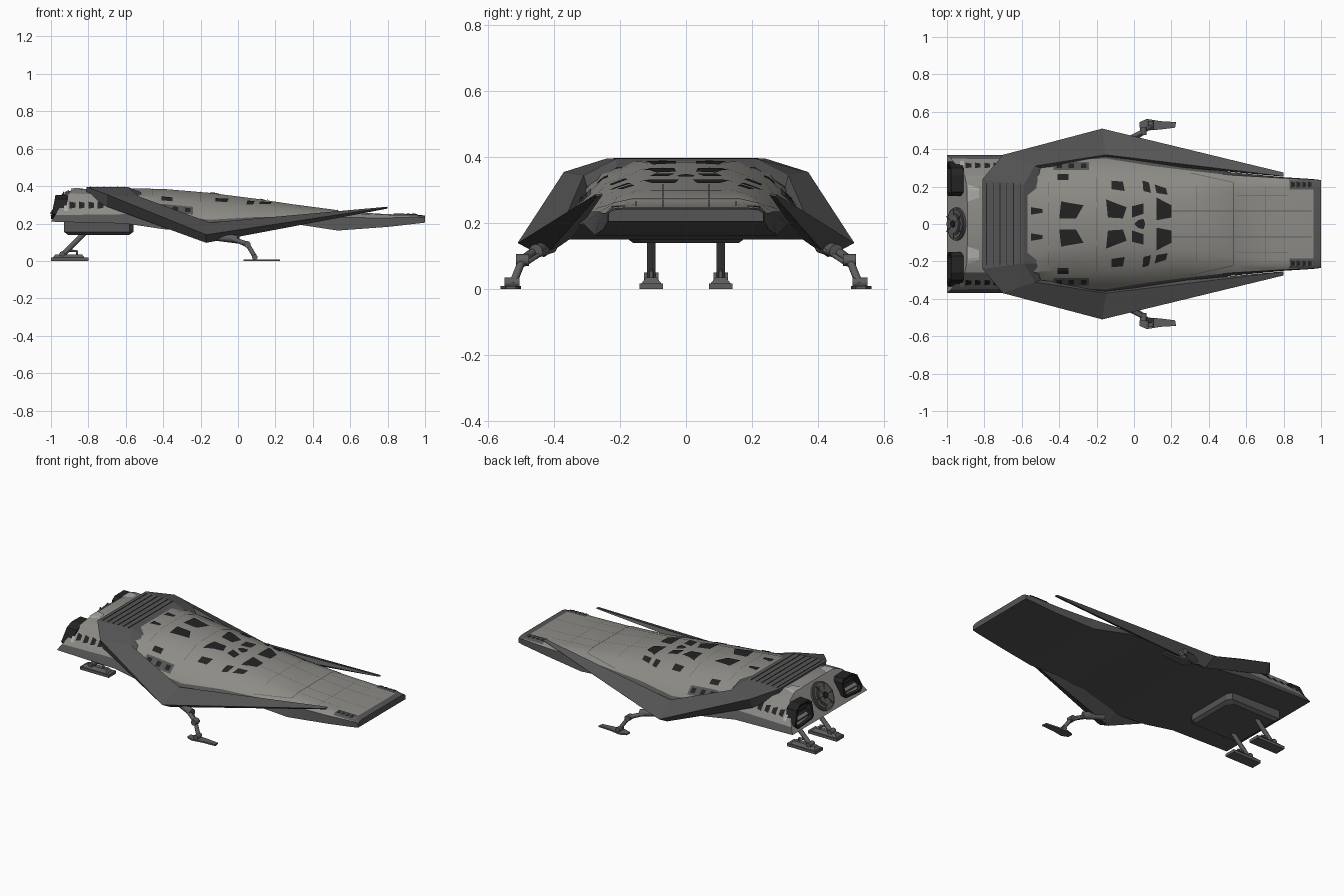
import bpy, bmesh, math
from mathutils import Vector, Matrix
from mathutils.bvhtree import BVHTree

if "Cube" in bpy.data.objects:
    bpy.data.objects.remove(bpy.data.objects["Cube"])


def mat(name, c):
    m = bpy.data.materials.new(name)
    m.diffuse_color = (*c, 1)
    m.use_nodes = True
    m.node_tree.nodes["Principled BSDF"].inputs["Base Color"].default_value = m.diffuse_color
    return m


HULL = mat("warm grey hull", (0.27, 0.262, 0.24))
WING = mat("dark grey armour", (0.09, 0.09, 0.09))
GLASS = mat("black glass", (0.017, 0.017, 0.018))
PALE = mat("pale grey patch", (0.40, 0.40, 0.39))
GEAR = mat("gear grey", (0.11, 0.11, 0.11))
LINE = mat("panel line", (0.12, 0.117, 0.11))


def finish(name, bm, mats, angle=None):
    bmesh.ops.recalc_face_normals(bm, faces=bm.faces)
    me = bpy.data.meshes.new(name)
    bm.to_mesh(me)
    bm.free()
    ob = bpy.data.objects.new(name, me)
    bpy.context.collection.objects.link(ob)
    for m in mats:
        me.materials.append(m)
    if angle:
        bpy.ops.object.select_all(action='DESELECT')
        ob.select_set(True)
        bpy.context.view_layer.objects.active = ob
        bpy.ops.object.shade_smooth_by_angle(angle=math.radians(angle))
    return ob


def loft(rings):
    bm = bmesh.new()
    vs = [[bm.verts.new(p) for p in r] for r in rings]
    n = len(rings[0])
    for a, b in zip(vs, vs[1:]):
        for i in range(n):
            bm.faces.new((a[i], a[(i + 1) % n], b[(i + 1) % n], b[i]))
    bm.faces.new(vs[0])
    bm.faces.new(vs[-1])
    return bm


def strut(name, a, b, r, m, n=10):
    a, b = Vector(a), Vector(b)
    d = b - a
    M = Matrix.Translation((a + b) / 2) @ d.to_track_quat('Z', 'Y').to_matrix().to_4x4()
    bm = bmesh.new()
    bmesh.ops.create_cone(bm, cap_ends=True, segments=n, radius1=r, radius2=r, depth=d.length, matrix=M)
    return finish(name, bm, [m], 40)


def block(name, x0, x1, y0, y1, z0, z1, m, inset=0.0):
    def ring(z, i):
        return [(x0 + i, y0 + i, z), (x1 - i, y0 + i, z), (x1 - i, y1 - i, z), (x0 + i, y1 - i, z)]
    return finish(name, loft([ring(z0, 0), ring(z1, inset)]), [m])


# Hull: x, then half-section (flat y,z) (shoulder y,z) (edge y,z) (bottom y,z)
sections = [
    (-1.0, .19, .385, .26, .36, .35, .245, .37, .21),
    (-.60, .16, .388, .26, .355, .345, .25, .37, .20),
    (-.40, .12, .385, .25, .335, .34, .25, .38, .17),
    (-.15, .11, .364, .25, .31, .35, .22, .375, .15),
    (.10, .12, .332, .22, .297, .31, .235, .34, .19),
    (.30, .14, .302, .21, .278, .285, .235, .31, .198),
    (.53, .17, .272, .22, .260, .26, .235, .275, .163),
    (.54, .17, .266, .22, .256, .26, .232, .275, .163),
    (.80, .19, .25, .225, .246, .245, .23, .25, .182),
    (.96, .19, .247, .222, .244, .238, .235, .24, .20),
    (1.0, .19, .243, .22, .24, .235, .23, .235, .205)]
rings = []
for s in sections:
    x = s[0]
    half = [(x + (0.63 * (z - .21) if x < -.9 else 0), y, z) for y, z in zip(s[1::2], s[2::2])]
    rings.append(half + [(a, -y, z) for a, y, z in reversed(half)])
bm = loft(rings)
bmesh.ops.recalc_face_normals(bm, faces=bm.faces)
for f in bm.faces:
    c = f.calc_center_median()
    low_side = abs(c.y) > .2 and c.z < .228
    f.material_index = 1 if f.normal.z < -.5 or c.x > .95 or low_side else 0
bmesh.ops.triangulate(bm, faces=[f for f in bm.faces if len(f.verts) == 4])
bvh = BVHTree.FromBMesh(bm)
finish("hull", bm, [HULL, WING], 25)


# Thin plates draped on the hull, given by four (x, y) corners
def plate(bm, q, n=4, lift=.004):
    grid = []
    for i in range(n + 1):
        row = []
        for j in range(n + 1):
            u, v = i / n, j / n
            p = [(1 - u) * ((1 - v) * q[0][k] + v * q[3][k]) + u * ((1 - v) * q[1][k] + v * q[2][k]) for k in (0, 1)]
            loc, nor, _, _ = bvh.ray_cast(Vector((p[0], p[1], 1)), Vector((0, 0, -1)))
            if loc is None:
                return
            row.append(bm.verts.new(loc + nor * lift))
        grid.append(row)
    for i in range(n):
        for j in range(n):
            bm.faces.new((grid[i][j], grid[i + 1][j], grid[i + 1][j + 1], grid[i][j + 1]))


def plates(name, quads, m, lift=.004):
    bm = bmesh.new()
    for q in quads:
        for s in (1, -1):
            plate(bm, [(x, y * s) for x, y in q], lift=lift)
    ob = finish(name, bm, [m])
    return ob


def rect(x0, x1, y0, y1, t=0.0):
    return [(x0, y0), (x1, y0 + t), (x1, y1 - t), (x0, y1)]


plates("canopy_windows", [
    [(-.40, .03), (-.31, .03), (-.27, .10), (-.39, .12)],
    [(-.14, .035), (-.06, .03), (-.04, .09), (-.15, .13)],
    [(-.01, .035), (.05, .055), (.05, .11), (-.01, .095)],
    [(.12, .02), (.20, .035), (.20, .10), (.12, .14)],
    [(-.12, .185), (-.05, .175), (-.06, .225), (-.12, .23)],
    [(.05, .175), (.09, .165), (.08, .22), (.045, .23)],
    [(.12, .165), (.18, .155), (.17, .19), (.11, .21)],
    rect(-.41, -.35, .235, .265), [(.0, 0), (.06, 0), (.05, .028), (.02, .02)],
    rect(-.55, -.49, .05, .09, .01)], GLASS)
plates("side_equipment_panels", [rect(-.43, -.24, .285, .33)], WING)
plates("side_panel_ports", [rect(x, x + .03, .295, .32) for x in (-.415, -.35, -.285)], GLASS, .006)
plates("tail_side_vents", [rect(-.90 + .05 * i, -.87 + .05 * i, .295, .325, .005) for i in range(4)], GLASS)
plates("tail_pale_patches", [rect(-.89, -.83, .12, .21, .02), rect(-.93, -.91, .30, .335)], PALE)
plates("nose_corner_plates", [rect(.83, .96, .185, .236)], WING)
plates("nose_corner_ports", [rect(.84 + .03 * i, .86 + .03 * i, .195, .225, .005) for i in range(4)], GLASS, .006)
plates("panel_lines", [
    rect(.528, .533, 0, .22), [(.30, .27), (.53, .22), (.53, .224), (.30, .274)],
    rect(.2, .95, .068, .071), rect(.55, .82, .15, .153), rect(.70, .703, 0, .2),
    rect(.33, .333, 0, .2), rect(-.46, -.457, 0, .22), rect(-.20, -.197, 0, .25)], LINE, .002)

# Armour band over the back sweeping down into two forward blades
half = [
    [(.80, .275, .287), (.80, .255, .29), (.80, .253, .285), (.80, .27, .28)],
    [(-.17, .51, .14), (-.15, .37, .205), (-.15, .34, .16), (-.17, .43, .097)],
    [(-.70, .37, .355), (-.53, .31, .345), (-.50, .30, .31), (-.70, .34, .29)],
    [(-.81, .24, .396), (-.59, .21, .396), (-.52, .21, .368), (-.81, .22, .35)]]
finish("armour_band", loft(half + [[(x, -y, z) for x, y, z in r] for r in reversed(half)]), [WING])
for i in range(6):
    x = -.79 + i * .036
    block("band_rib", x, x + .004, -.22, .22, .394, .398, GLASS)

# Rear engine: round hatch on the sloping tail face
nrm = Vector((-.85, 0, .53))
c = Vector((-.945, 0, .298))
tilt = nrm.to_track_quat('Z', 'Y').to_matrix().to_4x4()
for name, r, d, m in (("hatch_rim", .088, .012, WING), ("hatch_plate", .078, .018, LINE),
                      ("hatch_ring", .06, .022, WING), ("hatch_disc", .05, .026, LINE), ("hatch_hub", .018, .034, GLASS)):
    strut(name, c - nrm * .02, c + nrm * d, r, m, 32)
for k in range(6):
    a = k * math.pi / 3
    d = tilt.to_3x3() @ Vector((math.cos(a), math.sin(a), 0))
    strut("hatch_spoke", c + nrm * .024 + d * .015, c + nrm * .024 + d * .078, .004, WING, 6)

# Paired exhausts with recessed mouths
prof = [(.15, .25), (.17, .235), (.31, .225), (.335, .25), (.30, .33), (.26, .352), (.17, .35), (.15, .33)]
for s in (1, -1):
    def ring(x, k, lean=.18):
        return [(x + lean * (z - .22), s * (.24 + (y - .24) * k), .29 + (z - .29) * k) for y, z in prof]
    finish("exhaust", loft([ring(-.93, 1), ring(-1.0, 1), ring(-1.0, .82), ring(-.965, .75)]), [GLASS])
    for i in range(3):
        z = .26 + i * .03
        strut("exhaust_vane", (-.985 + .18 * (z - .22), s * .18, z), (-.985 + .18 * (z - .22), s * .29, z), .005, WING, 6)

# Belly gear box
def belly(z, i):
    return [(-.93 + i, -.18 + i, z), (-.58 - i, -.18 + i, z), (-.56 - i, -.15 + i, z),
            (-.56 - i, .15 - i, z), (-.58 - i, .18 - i, z), (-.93 + i, .18 - i, z)]
finish("belly_gear_box", loft([belly(.21, 0), belly(.155, 0), belly(.14, .02)]), [WING])

for s in (1, -1):
    # Rear landing legs
    y = s * .105
    block("rear_foot", -1.0, -.80, y - .036, y + .036, 0, .018, GEAR)
    block("rear_foot_top", -.99, -.82, y - .03, y + .03, .018, .035, GEAR, .014)
    strut("rear_strut", (-.94, y, .03), (-.82, y, .15), .014, GEAR)
    strut("rear_piston", (-.86, y, .03), (-.86, y, .055), .006, GEAR)
    strut("rear_link", (-.86, y, .053), (-.91, y, .055), .006, GEAR)
    strut("rear_ankle", (-.94, y - .022, .035), (-.94, y + .022, .035), .016, GEAR)
    # Front landing legs folding out from the blades
    P = lambda x, yy, z: (x, s * yy, z)
    strut("front_leg_mount", P(-.12, .41, .13), P(0, .455, .115), .022, GEAR)
    strut("front_upper_leg", P(-.08, .43, .135), P(.05, .495, .09), .013, GEAR)
    strut("front_brace", P(-.04, .42, .12), P(.06, .49, .075), .007, GEAR)
    strut("front_knee", P(.05, .475, .088), P(.05, .515, .088), .018, GEAR)
    strut("front_lower_leg", P(.05, .495, .09), P(.095, .525, .015), .012, GEAR)
    strut("front_ankle", P(.09, .505, .02), P(.09, .55, .02), .015, GEAR)
    foot = [(.03, .515), (.07, .50), (.14, .505), (.22, .515), (.225, .545), (.14, .55), (.07, .562), (.03, .545)]
    finish("front_foot", loft([[P(a, b, z) for a, b in foot] for z in (0, .009)]), [GEAR])
